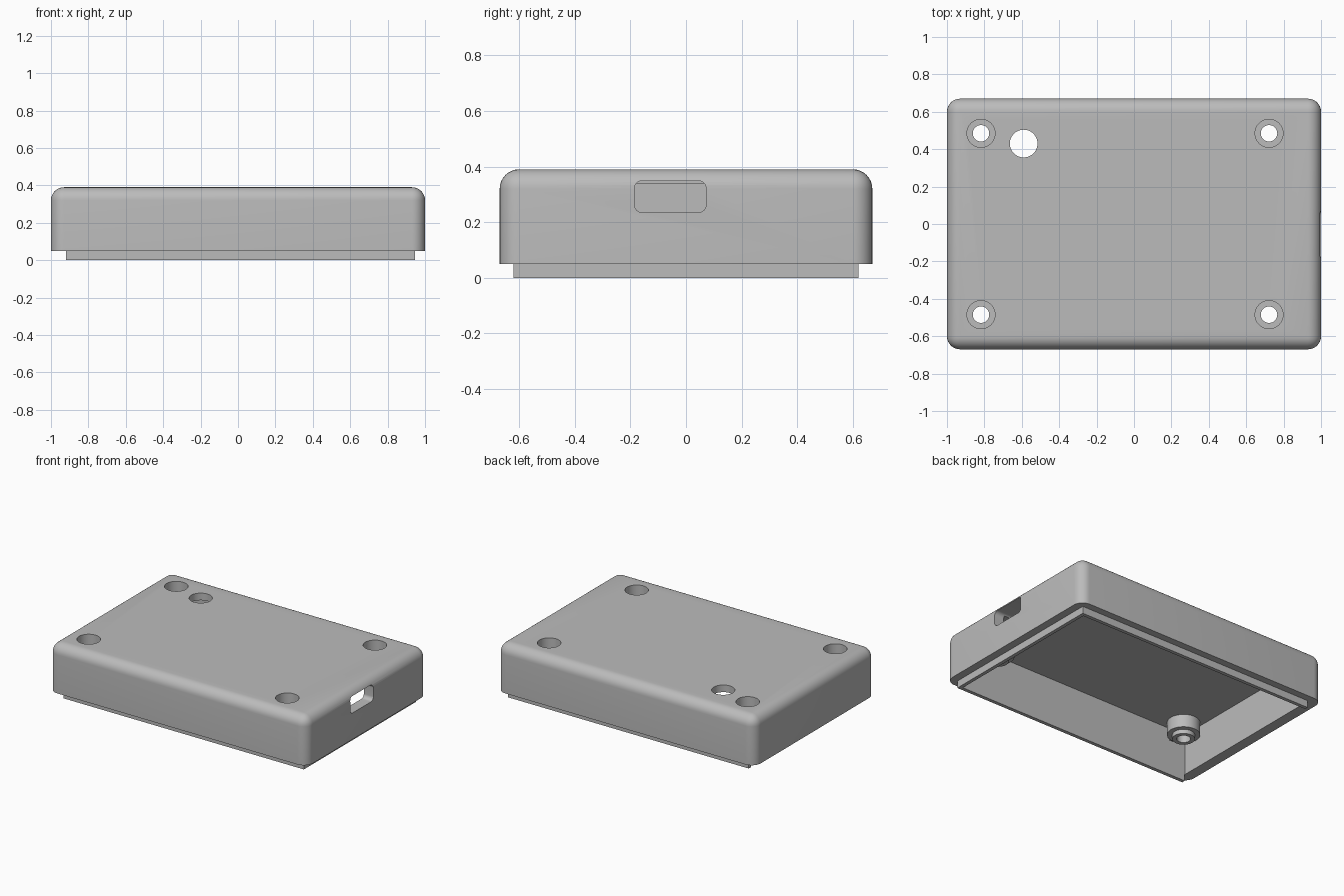
import bpy
import bmesh
import math

if "Cube" in bpy.data.objects:
    bpy.data.objects.remove(bpy.data.objects["Cube"], do_unlink=True)

grey = bpy.data.materials.new("matte grey")
grey.use_nodes = True
colour = (0.5, 0.5, 0.5, 1)
grey.diffuse_color = colour
grey.node_tree.nodes["Principled BSDF"].inputs["Base Color"].default_value = colour


def finish(name, bm):
    bmesh.ops.recalc_face_normals(bm, faces=bm.faces)
    mesh = bpy.data.meshes.new(name)
    bm.to_mesh(mesh)
    bm.free()
    mesh.materials.append(grey)
    ob = bpy.data.objects.new(name, mesh)
    bpy.context.collection.objects.link(ob)
    return ob


def box(name, x, y, z, radius=0, rounded=None):
    """Box from ranges; edges chosen by the rule 'rounded' are filleted."""
    bm = bmesh.new()
    bmesh.ops.create_cube(bm, size=1)
    for v in bm.verts:
        v.co = [r[0] if c < 0 else r[1] for c, r in zip(v.co, (x, y, z))]
    if rounded:
        edges = [e for e in bm.edges if rounded(e)]
        bmesh.ops.bevel(bm, geom=edges, offset=radius, segments=8,
                        profile=0.5, affect='EDGES')
    return finish(name, bm)


def cylinder(name, x, y, radius, low, high):
    bm = bmesh.new()
    bmesh.ops.create_cone(bm, cap_ends=True, segments=48, radius1=radius,
                          radius2=radius, depth=high - low)
    bmesh.ops.translate(bm, vec=(x, y, (low + high) / 2), verts=bm.verts)
    return finish(name, bm)


def select(ob):
    bpy.ops.object.select_all(action='DESELECT')
    ob.select_set(True)
    bpy.context.view_layer.objects.active = ob


def combine(target, tool, operation):
    mod = target.modifiers.new("combine", 'BOOLEAN')
    mod.operation = operation
    mod.solver = 'EXACT'
    mod.object = tool
    select(target)
    bpy.ops.object.modifier_apply(modifier=mod.name)
    bpy.data.objects.remove(tool, do_unlink=True)


# Hollow cover with rounded sides and top
FLOOR, CEILING, TOP = 0.05, 0.34, 0.39
cover = box("cover", (-1, 1), (-0.67, 0.67), (FLOOR, TOP), 0.07,
            lambda e: max(v.co.z for v in e.verts) > TOP - 0.01)
cavity = box("cavity", (-0.925, 0.925), (-0.6, 0.6), (-0.1, CEILING))
combine(cover, cavity, 'DIFFERENCE')

# Stepped screw bosses with small ribs towards the side walls
spots = [(x, s * 0.485) for x in (-0.818, 0.722) for s in (-1, 1)]
for x, y in spots:
    sx, sy = math.copysign(1, x), math.copysign(1, y)
    rib_x = sorted((x, x + sx * 0.125))
    rib_y = sorted((y, y + sy * 0.125))
    parts = [cylinder("boss", x, y, 0.105, 0.25, 0.36),
             cylinder("boss_tip", x, y, 0.072, 0.22, 0.3),
             box("rib", rib_x, (y - 0.02, y + 0.02), (0.255, 0.355)),
             box("rib", (x - 0.02, x + 0.02), rib_y, (0.255, 0.355))]
    for part in parts:
        combine(cover, part, 'UNION')

# Counterbored screw holes
for x, y in spots:
    combine(cover, cylinder("counterbore", x, y, 0.075, 0.275, 0.5), 'DIFFERENCE')
    combine(cover, cylinder("screw_hole", x, y, 0.044, 0, 0.5), 'DIFFERENCE')

# Round opening in the top and rounded slot in the left wall
combine(cover, cylinder("top_opening", -0.59, 0.43, 0.074, 0.3, 0.5), 'DIFFERENCE')
slot = box("slot", (0.85, 1.1), (-0.185, 0.072), (0.235, 0.349), 0.027,
           lambda e: abs(e.verts[0].co.x - e.verts[1].co.x) > 0.1)
combine(cover, slot, 'DIFFERENCE')

select(cover)
bpy.ops.object.shade_smooth_by_angle(angle=math.radians(30))

# Locating lip on three sides, open on the model's right
bm = bmesh.new()
path = [(-0.92, -0.62), (0.945, -0.62), (0.945, 0.62), (-0.92, 0.62),
        (-0.92, 0.595), (0.92, 0.595), (0.92, -0.595), (-0.92, -0.595)]
face = bm.faces.new([bm.verts.new((x, y, 0)) for x, y in path])
ring = bmesh.ops.extrude_face_region(bm, geom=[face])
bmesh.ops.translate(bm, vec=(0, 0, FLOOR + 0.001),
                    verts=[g for g in ring["geom"] if isinstance(g, bmesh.types.BMVert)])
finish("locating_lip", bm)
